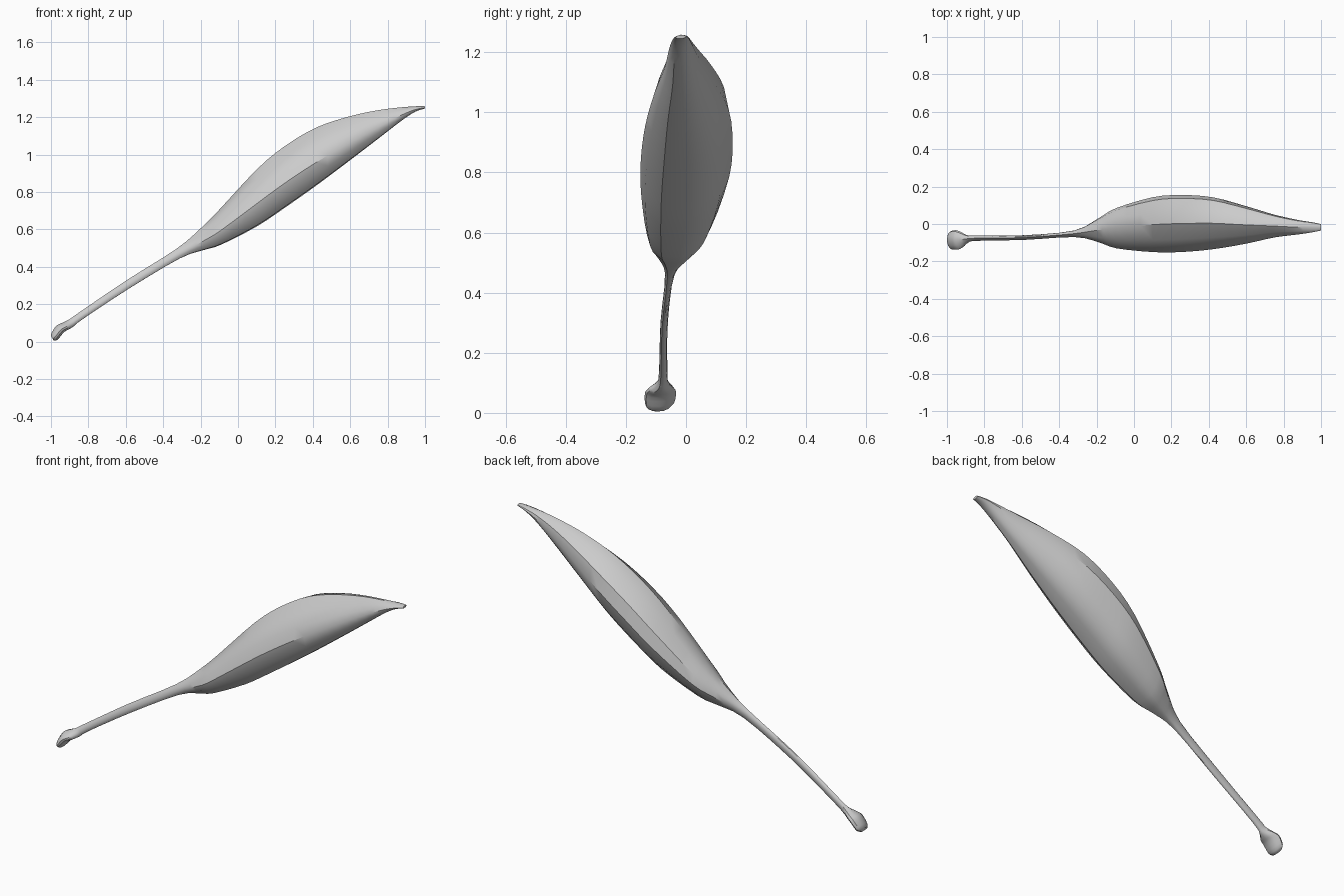
import bpy
import bmesh
import math
from mathutils import Vector

cube = bpy.data.objects.get("Cube")
if cube:
    bpy.data.objects.remove(cube, do_unlink=True)

# Single dull grey surface
grey = bpy.data.materials.new("plain grey")
grey.use_nodes = True
color = (0.6, 0.6, 0.6, 1)
grey.diffuse_color = color
grey.node_tree.nodes["Principled BSDF"].inputs["Base Color"].default_value = color

# Pod cross-section: (side, height), side -1 front to 1 back, height 0 to 1
SECTION = [(-.55, .02), (0, 0), (.4, .06), (.75, .25), (1, .55), (.88, .8),
           (.45, .96), (0, 1), (-.55, .8), (-.85, .6), (-1, .4), (-.9, .2)]

# Stations from stalk foot to leaf tip: top x, top z, bottom x, bottom z, front y, back y
STATIONS = [
    (-1, .03, -.985, .005, -.12, -.06),
    (-.995, .05, -.965, .01, -.135, -.04),
    (-.97, .085, -.93, .05, -.137, -.033),
    (-.94, .1, -.905, .065, -.127, -.043),
    (-.9, .12, -.88, .08, -.1, -.06),
    (-.85, .155, -.83, .12, -.09, -.062),
    (-.6, .325, -.58, .285, -.085, -.06),
    (-.33, .495, -.31, .445, -.07, -.035),
    (-.2, .605, -.18, .49, -.098, .03),
    (-.1, .705, -.09, .518, -.13, .085),
    (.1, .92, .1, .615, -.15, .143),
    (.25, 1.045, .25, .715, -.15, .155),
    (.42, 1.145, .42, .835, -.135, .143),
    (.6, 1.205, .6, .97, -.105, .095),
    (.75, 1.237, .75, 1.085, -.072, .05),
    (.87, 1.252, .88, 1.185, -.056, .022),
    (.95, 1.258, .95, 1.23, -.045, .01),
    (1, 1.258, .998, 1.245, -.035, 0),
]


def blend(a, b, c, d, t):
    """Smooth interpolation between b and c."""
    return b + t * (c - a + t * (2 * a - 5 * b + 4 * c - d + t * (3 * (b - c) + d - a))) / 2


def smooth_stations(rows, steps):
    last = len(rows) - 1
    for i in range(last):
        four = [rows[max(0, min(last, i + k))] for k in (-1, 0, 1, 2)]
        for s in range(steps):
            yield [blend(*column, s / steps) for column in zip(*four)]
    yield rows[last]


def ring(bm, station):
    xt, zt, xb, zb, front, back = station
    top, bottom = Vector((xt, 0, zt)), Vector((xb, 0, zb))
    middle, half = (front + back) / 2, (back - front) / 2
    return [bm.verts.new(bottom.lerp(top, h) + Vector((0, middle + half * s, 0)))
            for s, h in SECTION]


# Loft the curled leaf and its stalk as one skin
bm = bmesh.new()
rings = [ring(bm, s) for s in smooth_stations(STATIONS, 3)]
count = len(SECTION)
for a, b in zip(rings, rings[1:]):
    for i in range(count):
        j = (i + 1) % count
        bm.faces.new((a[i], a[j], b[j], b[i]))
bm.faces.new(rings[0])
bm.faces.new(rings[-1])
bmesh.ops.recalc_face_normals(bm, faces=bm.faces)

mesh = bpy.data.meshes.new("leaf_and_stalk")
bm.to_mesh(mesh)
bm.free()
mesh.materials.append(grey)
leaf = bpy.data.objects.new("leaf_and_stalk", mesh)
bpy.context.collection.objects.link(leaf)

bpy.ops.object.select_all(action="DESELECT")
leaf.select_set(True)
bpy.context.view_layer.objects.active = leaf
bpy.ops.object.shade_smooth_by_angle(angle=math.radians(35))
